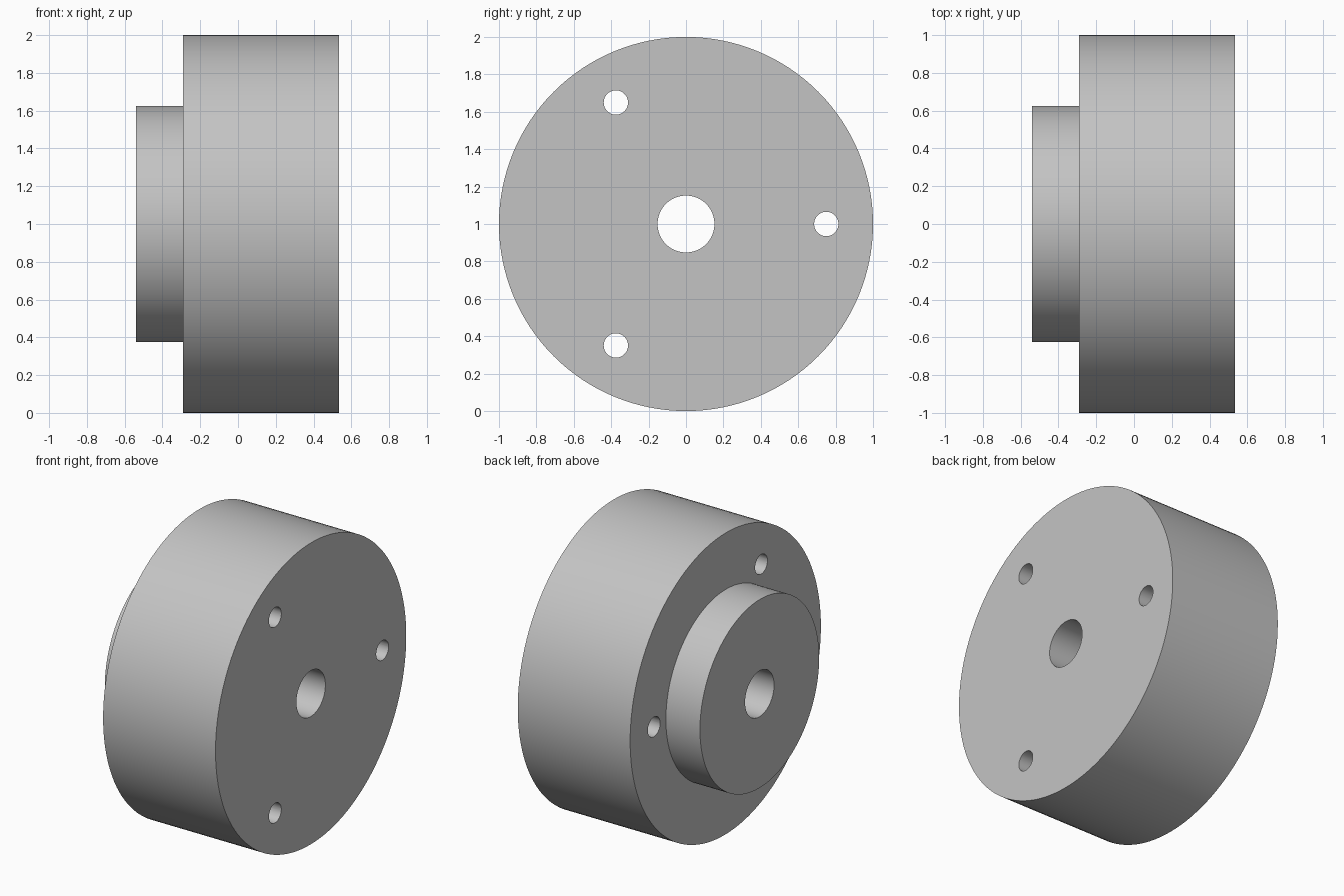
import bpy
import bmesh
from math import cos, sin, pi, radians
from mathutils import Matrix, Vector

default = bpy.data.objects.get("Cube")
if default:
    bpy.data.objects.remove(default, do_unlink=True)

CENTRE_Z = 1.0
LEFT_END, SHOULDER, RIGHT_END = -0.54, -0.29, 0.535
DISC_R, HUB_R, BORE_R = 1.0, 0.625, 0.152
BOLT_R, BOLT_CIRCLE = 0.065, 0.75

grey = bpy.data.materials.new("plain grey")
grey.use_nodes = True
colour = (0.55, 0.55, 0.55, 1)
grey.diffuse_color = colour
grey.node_tree.nodes["Principled BSDF"].inputs["Base Color"].default_value = colour


def add_object(name, bm):
    bmesh.ops.recalc_face_normals(bm, faces=bm.faces)
    mesh = bpy.data.meshes.new(name)
    bm.to_mesh(mesh)
    bm.free()
    mesh.materials.append(grey)
    obj = bpy.data.objects.new(name, mesh)
    bpy.context.collection.objects.link(obj)
    return obj


# Flanged disc: closed (x, radius) profile turned about the x axis
profile = [(LEFT_END, BORE_R), (LEFT_END, HUB_R), (SHOULDER, HUB_R),
           (SHOULDER, DISC_R), (RIGHT_END, DISC_R), (RIGHT_END, BORE_R)]
bm = bmesh.new()
verts = [bm.verts.new((x, 0, r)) for x, r in profile]
edges = [bm.edges.new((verts[i - 1], verts[i])) for i in range(len(verts))]
bmesh.ops.spin(bm, geom=verts + edges, cent=(0, 0, 0), axis=(1, 0, 0),
               angle=2 * pi, steps=128, use_merge=True)
bmesh.ops.remove_doubles(bm, verts=bm.verts, dist=0.0001)
bmesh.ops.translate(bm, verts=bm.verts, vec=(0, 0, CENTRE_Z))
disc = add_object("flanged_disc", bm)

# Three bolt holes, evenly spaced and cut right through
bm = bmesh.new()
for i in range(3):
    a = i * 2 * pi / 3
    place = Vector((0, BOLT_CIRCLE * cos(a), CENTRE_Z + BOLT_CIRCLE * sin(a)))
    bmesh.ops.create_cone(bm, cap_ends=True, segments=48, radius1=BOLT_R,
                          radius2=BOLT_R, depth=2,
                          matrix=Matrix.Translation(place) @ Matrix.Rotation(pi / 2, 4, "Y"))
cutter = add_object("bolt_hole_cutter", bm)
cutter.hide_render = True

cut = disc.modifiers.new("bolt holes", "BOOLEAN")
cut.operation = "DIFFERENCE"
cut.solver = "EXACT"
cut.object = cutter

bpy.ops.object.select_all(action="DESELECT")
disc.select_set(True)
bpy.context.view_layer.objects.active = disc
bpy.ops.object.modifier_apply(modifier=cut.name)
bpy.data.objects.remove(cutter, do_unlink=True)
bpy.ops.object.shade_smooth_by_angle(angle=radians(30))
